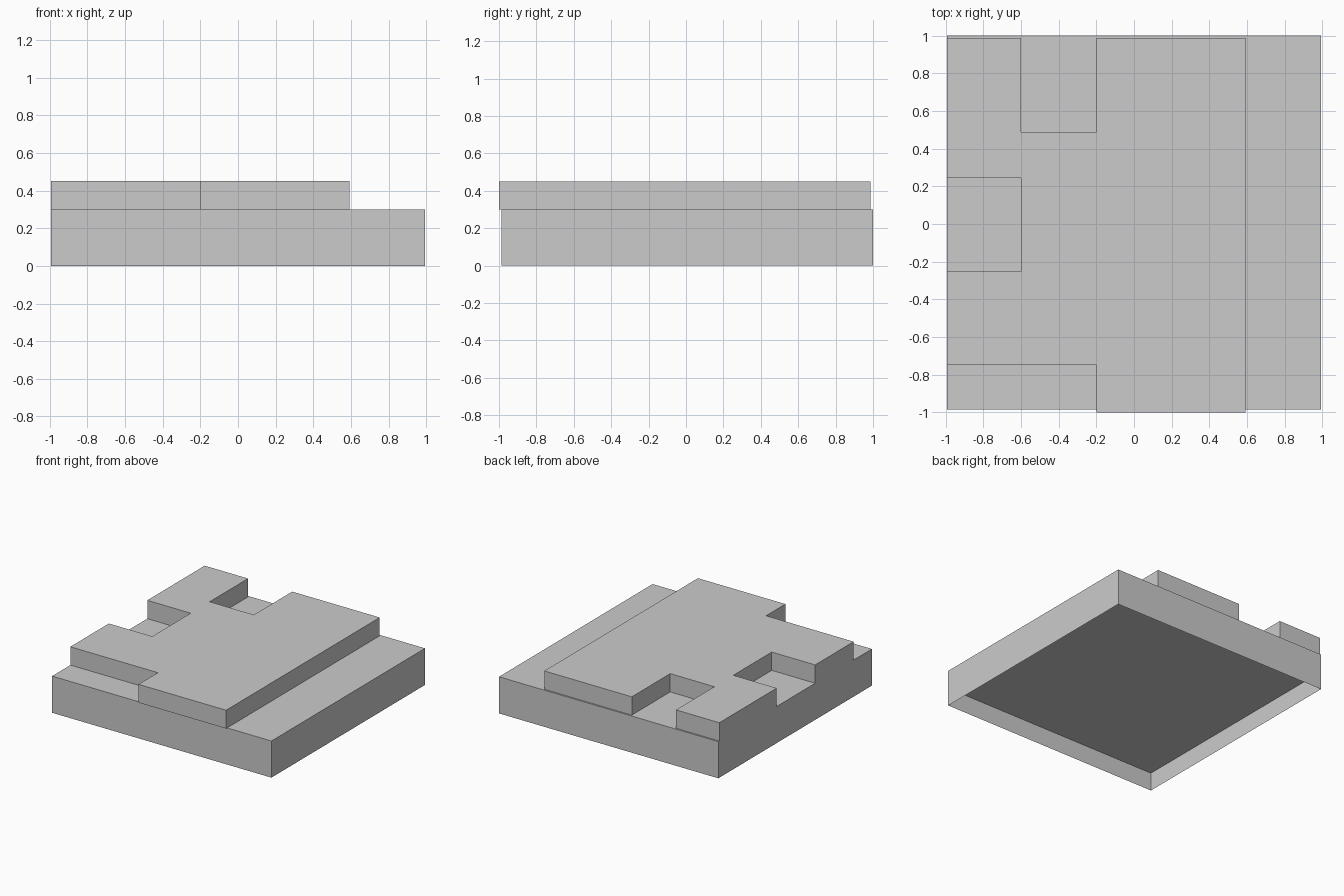
import bpy, bmesh

if "Cube" in bpy.data.objects:
    bpy.data.objects.remove(bpy.data.objects["Cube"])

X = 0.993            # half width
BACK, FRONT = 1.0, -0.986


def make_object(name, bm):
    bmesh.ops.recalc_face_normals(bm, faces=bm.faces[:])
    mesh = bpy.data.meshes.new(name)
    bm.to_mesh(mesh)
    bm.free()
    obj = bpy.data.objects.new(name, mesh)
    bpy.context.collection.objects.link(obj)
    return obj


def extrude_profile(bm, points, z0, z1):
    """Close a flat outline and raise it from z0 to z1; returns the bottom face."""
    bottom = bm.faces.new([bm.verts.new((x, y, z0)) for x, y in points])
    bmesh.ops.solidify  # outline is raised by the extrusion below
    new = bmesh.ops.extrude_face_region(bm, geom=[bottom], use_keep_orig=True)
    raised = [g for g in new["geom"] if isinstance(g, bmesh.types.BMVert)]
    bmesh.ops.translate(bm, verts=raised, vec=(0, 0, z1 - z0))
    return bottom


# Base: block whose underside is recessed halfway up between paper-thin walls
bm = bmesh.new()
base_outline = [(-X, FRONT), (X, FRONT), (X, BACK), (-X, BACK)]
extrude_profile(bm, base_outline, 0.15, 0.30)
make_object("base_block", bm)

bm = bmesh.new()
bottom = extrude_profile(bm, base_outline, 0.0, 0.15)
caps = [f for f in bm.faces if len({round(v.co.z, 4) for v in f.verts}) == 1]
bmesh.ops.delete(bm, geom=caps, context='FACES_ONLY')
make_object("base_skirt", bm)

# Raised slab with notches on the back, left and front-left edges
bm = bmesh.new()
slab_outline = [
    (-X, -0.75), (-0.2, -0.75), (-0.2, -1.0), (0.592, -1.0),
    (0.592, 0.987), (-0.2, 0.987), (-0.2, 0.49), (-0.6, 0.49),
    (-0.6, 0.987), (-X, 0.987), (-X, 0.245), (-0.6, 0.245),
    (-0.6, -0.252), (-X, -0.252),
]
extrude_profile(bm, slab_outline, 0.30, 0.45)
make_object("raised_slab", bm)
